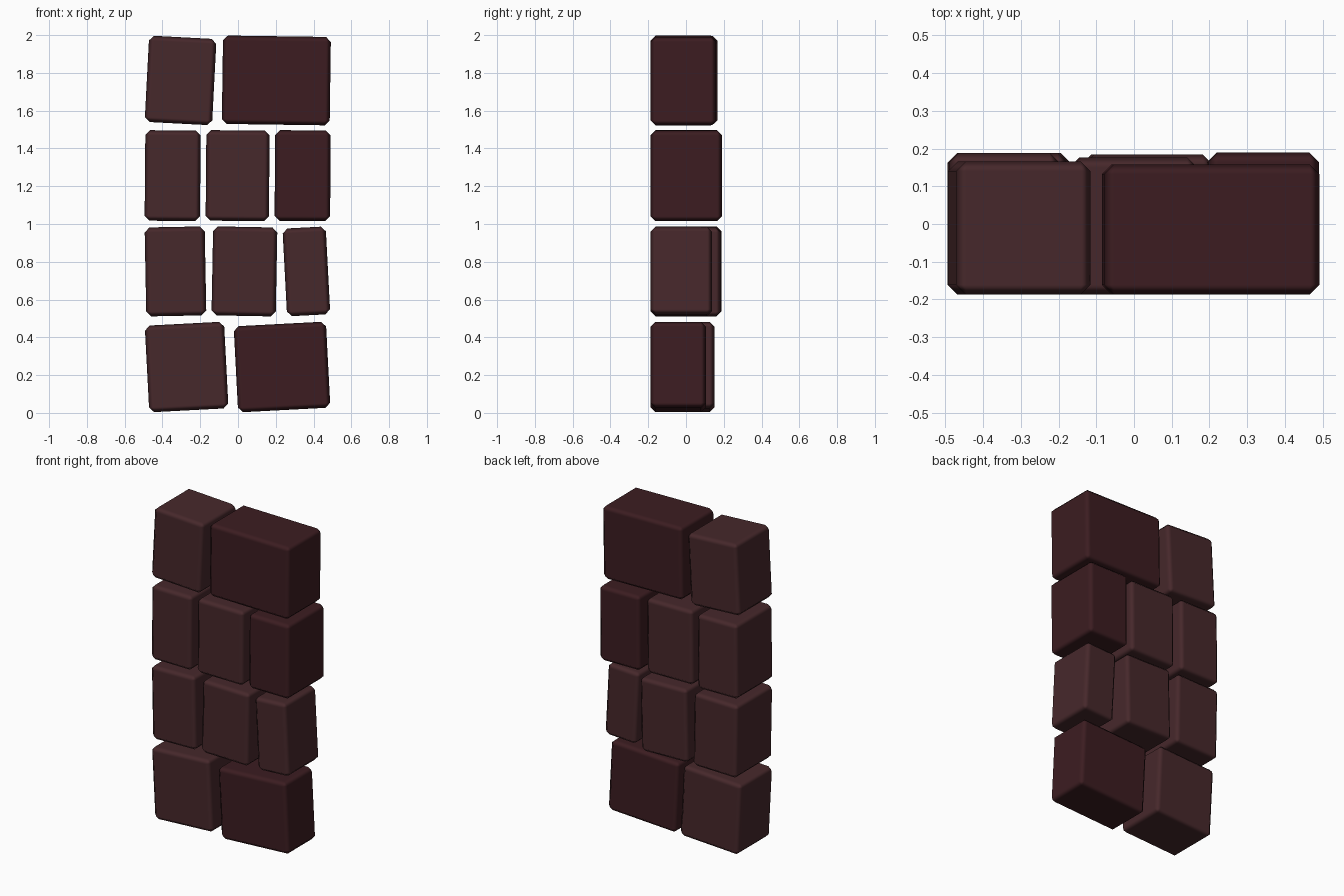
import bpy
from math import radians

if "Cube" in bpy.data.objects:
    bpy.data.objects.remove(bpy.data.objects["Cube"])

FRONT = -0.187   # all stones share one flush front plane


def material(name, rgb):
    m = bpy.data.materials.new(name)
    m.diffuse_color = (*rgb, 1)
    m.use_nodes = True
    m.node_tree.nodes["Principled BSDF"].inputs["Base Color"].default_value = m.diffuse_color
    return m


LIGHT = material("brick_light", (0.062, 0.021, 0.024))
DARK = material("brick_dark", (0.045, 0.012, 0.015))


def stone(name, x, z, w, h, back, tilt, mat):
    bpy.ops.mesh.primitive_cube_add(size=1, location=(x, (FRONT + back) / 2, z))
    ob = bpy.context.object
    ob.name = name
    ob.scale = (w, back - FRONT, h)
    bpy.ops.object.transform_apply(location=False, rotation=False, scale=True)
    ob.rotation_euler.y = radians(tilt)      # positive leans to the right
    ob.data.materials.append(mat)
    bpy.ops.object.shade_smooth()
    # chamfered edges with softened shading
    bev = ob.modifiers.new("chamfer", 'BEVEL')
    bev.width = 0.026
    bev.segments = 1
    bev.harden_normals = True


# x, z, width, height, back plane, tilt, material
rows = {
    "bottom": [(-0.272, 0.243, 0.420, 0.459, 0.150, -3.0, LIGHT),
               (0.233, 0.243, 0.489, 0.456, 0.105, -3.0, DARK)],
    "lower_middle": [(-0.331, 0.749, 0.318, 0.471, 0.188, -1.1, LIGHT),
                     (0.034, 0.749, 0.340, 0.471, 0.184, 1.1, LIGHT),
                     (0.362, 0.749, 0.229, 0.465, 0.138, -3.0, LIGHT)],
    "upper_middle": [(-0.346, 1.256, 0.293, 0.479, 0.188, 0.5, LIGHT),
                     (-0.002, 1.256, 0.335, 0.479, 0.176, 0.5, LIGHT),
                     (0.342, 1.256, 0.294, 0.480, 0.190, 0.3, DARK)],
    "top": [(-0.304, 1.760, 0.357, 0.457, 0.166, 3.0, LIGHT),
            (0.203, 1.760, 0.571, 0.468, 0.158, 0.8, DARK)],
}
for row, stones in rows.items():
    for i, s in enumerate(stones, 1):
        stone(f"{row}_stone_{i}", *s)
